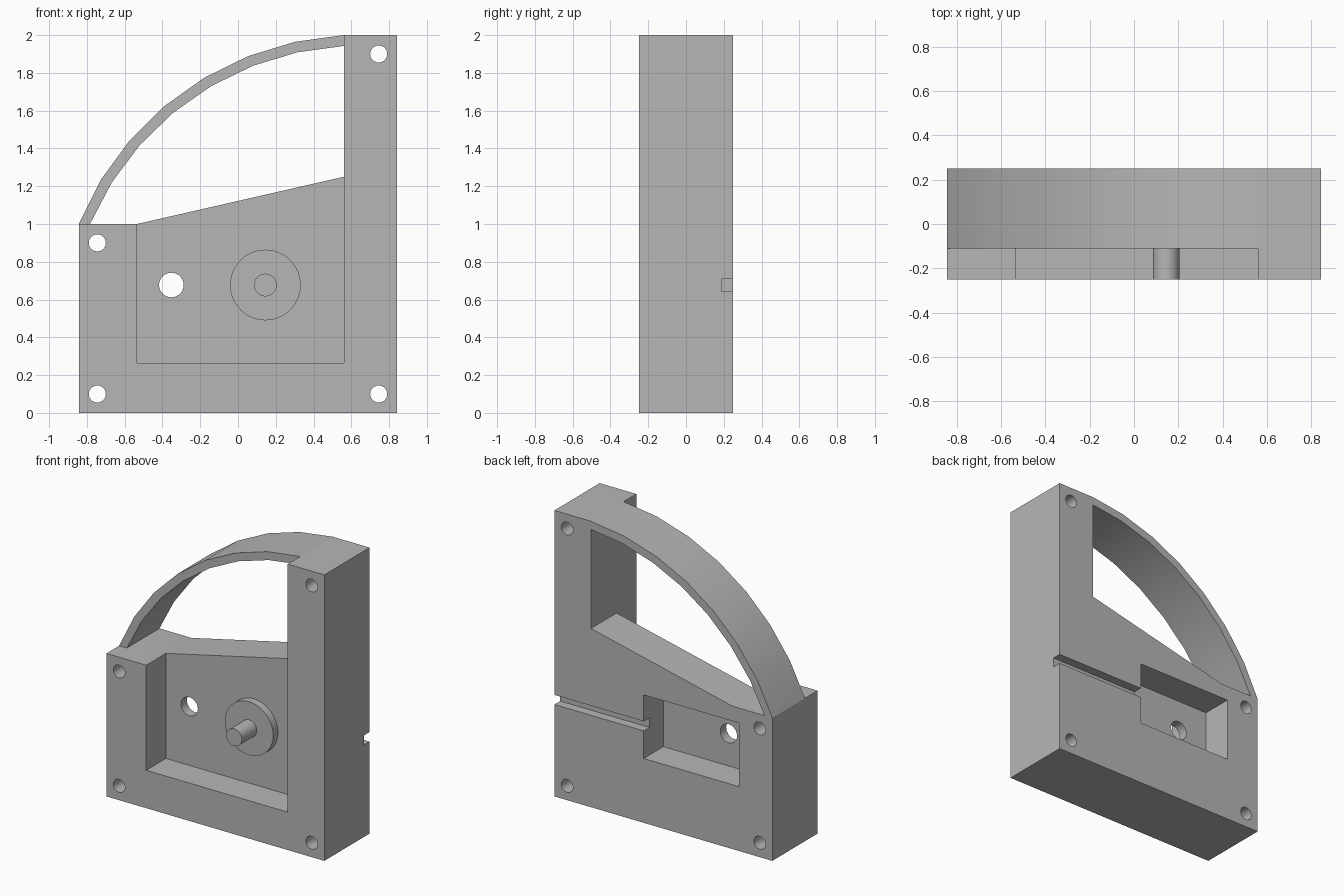
import bpy, bmesh
from math import radians, cos, sin
from mathutils import Vector, Matrix

old = bpy.data.objects.get("Cube")
if old:
    bpy.data.objects.remove(old, do_unlink=True)

grey = bpy.data.materials.new("plain grey")
grey.use_nodes = True
colour = (0.47, 0.47, 0.47, 1)
grey.diffuse_color = colour
grey.node_tree.nodes["Principled BSDF"].inputs["Base Color"].default_value = colour

FRONT, BACK = -0.25, 0.25
LEFT, RIGHT = -0.843, 0.843
WALL_FRONT, WALL_BACK = -0.033, 0.033
COLUMN_X = 0.56


def finish(name, bm):
    bmesh.ops.recalc_face_normals(bm, faces=bm.faces)
    mesh = bpy.data.meshes.new(name)
    bm.to_mesh(mesh)
    bm.free()
    mesh.materials.append(grey)
    ob = bpy.data.objects.new(name, mesh)
    bpy.context.collection.objects.link(ob)
    return ob


def prism(name, outline, y0, y1):
    """Extrude an x-z outline from y0 to y1."""
    bm = bmesh.new()
    face = bm.faces.new([bm.verts.new((x, y0, z)) for x, z in outline])
    new = bmesh.ops.extrude_face_region(bm, geom=[face])["geom"]
    verts = [v for v in new if isinstance(v, bmesh.types.BMVert)]
    bmesh.ops.translate(bm, verts=verts, vec=(0, y1 - y0, 0))
    return finish(name, bm)


def box(name, x0, x1, z0, z1, y0, y1):
    return prism(name, [(x0, z0), (x1, z0), (x1, z1), (x0, z1)], y0, y1)


def cylinder(name, x, z, r, y0, y1):
    bm = bmesh.new()
    place = Matrix.Translation(Vector((x, (y0 + y1) / 2, z))) @ Matrix.Rotation(radians(90), 4, 'X')
    bmesh.ops.create_cone(bm, cap_ends=True, segments=48, radius1=r, radius2=r,
                          depth=y1 - y0, matrix=place)
    return finish(name, bm)


def select(ob):
    bpy.ops.object.select_all(action='DESELECT')
    ob.select_set(True)
    bpy.context.view_layer.objects.active = ob


def cut(ob, cutter):
    mod = ob.modifiers.new("cut", 'BOOLEAN')
    mod.operation = 'DIFFERENCE'
    mod.solver = 'EXACT'
    mod.object = cutter
    select(ob)
    bpy.ops.object.modifier_apply(modifier=mod.name)
    bpy.data.objects.remove(cutter, do_unlink=True)


# Body block with tall column and sloping shoulder
body = prism("body", [(LEFT, 0), (RIGHT, 0), (RIGHT, 2), (COLUMN_X, 2),
                      (COLUMN_X, 1.25), (-0.535, 1), (LEFT, 1)], FRONT, BACK)

# Front pocket, open at the top
cut(body, box("front_pocket", -0.535, COLUMN_X, 0.265, 1.5, FRONT - 0.1, WALL_FRONT))
# Back pocket and the groove running to the side
cut(body, box("back_pocket", -0.586, 0.152, 0.45, 0.895, WALL_BACK, BACK + 0.1))
cut(body, box("groove", 0.1, RIGHT + 0.1, 0.643, 0.71, 0.187, BACK + 0.1))

# Corner screw holes and the hole through the thin wall
for x, z, r in [(-0.745, 0.1, 0.045), (0.745, 0.1, 0.045), (-0.745, 0.9, 0.045),
                (0.745, 1.9, 0.045), (-0.353, 0.677, 0.065)]:
    cut(body, cylinder("hole", x, z, r, FRONT - 0.1, BACK + 0.1))

# Curved band from the shoulder to the column top
CENTRE_X, CENTRE_Z = 0.647, 0.39
STEPS = 7


def arc(r, a0, a1):
    angles = [radians(a0 + (a1 - a0) * i / STEPS) for i in range(STEPS + 1)]
    return [(CENTRE_X + r * cos(a), CENTRE_Z + r * sin(a)) for a in angles]


outer = arc(1.612, 157.75, 93.1)
outer[0], outer[-1] = (LEFT, 1), (COLUMN_X, 2)
inner = arc(1.555, 156.9, 93.2)
arch = prism("arch", outer + inner[::-1], -0.11, BACK)

# Round boss with a pin
boss = cylinder("boss", 0.145, 0.677, 0.187, -0.085, WALL_FRONT)
pin = cylinder("pin", 0.145, 0.677, 0.06, FRONT, -0.085)

for ob in (body, arch, boss, pin):
    select(ob)
    bpy.ops.object.shade_smooth_by_angle(angle=radians(30))
